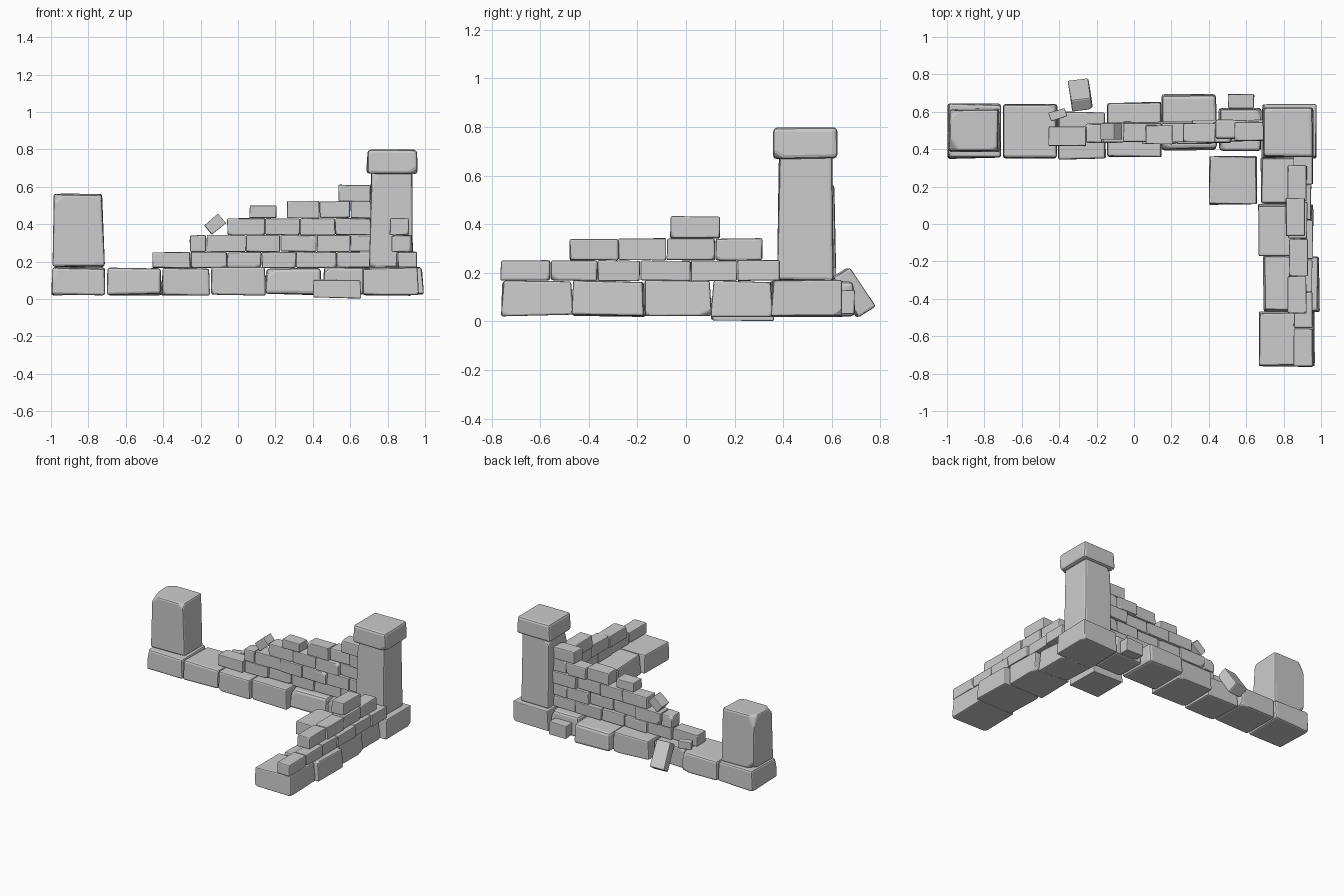
import bpy, bmesh, random
from math import radians
from mathutils import Vector, Euler

random.seed(7)


def stone(name, x, y, z, bevel=0.012, jitter=0.006, taper=1.0, chips=2, rot=(0, 0, 0)):
    """Rough hewn block filling the x, y, z ranges: uneven corners, chipped and bevelled."""
    size = Vector((x[1] - x[0], y[1] - y[0], z[1] - z[0]))
    bm = bmesh.new()
    bmesh.ops.create_cube(bm, size=1)
    for v in bm.verts:
        k = taper if v.co.z > 0 else 1.0
        sign = Vector([1 if c > 0 else -1 for c in v.co])
        v.co = Vector((v.co.x * size.x * k, v.co.y * size.y * k, v.co.z * size.z))
        for i in range(3):
            v.co[i] -= sign[i] * random.uniform(0, jitter)
    # slice a few edges and corners off at random angles
    for _ in range(chips):
        s = Vector([random.choice((-1, 1)) for _ in range(3)])
        n = Vector([s[i] * random.uniform(0.25, 1) for i in range(3)]).normalized()
        far = max(v.co.dot(n) for v in bm.verts)
        cut = min(size) * random.uniform(0.06, 0.13)
        bmesh.ops.bisect_plane(bm, geom=bm.verts[:] + bm.edges[:] + bm.faces[:],
                               plane_co=n * (far - cut), plane_no=n, clear_outer=True)
        bmesh.ops.holes_fill(bm, edges=[e for e in bm.edges if e.is_boundary])
    bmesh.ops.recalc_face_normals(bm, faces=bm.faces[:])
    me = bpy.data.meshes.new(name)
    bm.to_mesh(me)
    bm.free()
    ob = bpy.data.objects.new(name, me)
    bpy.context.collection.objects.link(ob)
    ob.location = ((x[0] + x[1]) / 2, (y[0] + y[1]) / 2, (z[0] + z[1]) / 2)
    ob.rotation_euler = Euler([radians(a) for a in rot])
    mod = ob.modifiers.new("worn_edges", 'BEVEL')
    mod.width = bevel
    mod.segments = 2
    mod.limit_method = 'ANGLE'
    mod.angle_limit = radians(35)
    return ob


BASE = (0.017, 0.172)

# Foundation under the back wall: x start, x end, y start, y end
for x0, x1, y0, y1 in [(-1.0, -0.705, 0.345, 0.65), (-0.71, -0.405, 0.345, 0.65),
                       (-0.415, -0.145, 0.34, 0.605), (-0.155, 0.15, 0.35, 0.655),
                       (0.14, 0.45, 0.39, 0.70), (0.445, 0.69, 0.385, 0.625)]:
    stone("back_foundation", (x0, x1), (y0, y1), BASE, 0.02, 0.012, 0.97)

# Foundation under the side wall
for x0, x1, y0, y1 in [(0.66, 0.97, -0.765, -0.46), (0.685, 0.995, -0.475, -0.165),
                       (0.655, 0.965, -0.18, 0.11), (0.67, 0.93, 0.10, 0.36)]:
    stone("side_foundation", (x0, x1), (y0, y1), BASE, 0.02, 0.012, 0.95)

# Corner pillar with its footing and cap
stone("corner_footing", (0.68, 0.985), (0.345, 0.65), BASE, 0.02, 0.012, 0.97)
stone("corner_pillar", (0.70, 0.94), (0.372, 0.61), (0.165, 0.69), 0.015, 0.008, 0.94, 3)
stone("pillar_cap", (0.685, 0.962), (0.352, 0.63), (0.665, 0.803), 0.018, 0.008, 0.97)

# Broken post at the far left
stone("broken_post", (-0.995, -0.71), (0.38, 0.62), (0.165, 0.567), 0.03, 0.012, 0.95, 5)

# Back wall courses: z start, z end, then brick joints along x
back_courses = [(0.165, 0.253, [-0.46, -0.255, -0.06, 0.125, 0.31, 0.525, 0.71]),
                (0.25, 0.343, [-0.26, -0.17, 0.04, 0.225, 0.42, 0.60, 0.71]),
                (0.34, 0.433, [-0.06, 0.145, 0.33, 0.52, 0.71]),
                (0.43, 0.50, [0.06, 0.205]),
                (0.43, 0.525, [0.26, 0.435, 0.60, 0.71]),
                (0.52, 0.612, [0.535, 0.71])]
for z0, z1, joints in back_courses:
    for a, b in zip(joints, joints[1:]):
        c = 0.492 + random.uniform(-0.015, 0.015)
        if a < -0.4:
            c = 0.47
        stone("back_brick", (a, b + 0.002), (c - 0.053, c + 0.053), (z0, z1), 0.009, 0.005)

# Side wall courses: z start, z end, x centre, then brick joints along y
side_courses = [(0.165, 0.253, 0.90, [-0.765, -0.56, -0.365, -0.19, 0.02, 0.21, 0.385]),
                (0.25, 0.343, 0.875, [-0.48, -0.28, -0.08, 0.12, 0.315]),
                (0.34, 0.434, 0.86, [-0.068, 0.14])]
for z0, z1, xc, joints in side_courses:
    for a, b in zip(joints, joints[1:]):
        c = xc + random.uniform(-0.008, 0.008)
        stone("side_brick", (c - 0.053, c + 0.053), (a, b + 0.002), (z0, z1), 0.009, 0.005)

# Fallen pieces: block inside the corner, bricks on and behind the wall, leaning slab
stone("fallen_block", (0.395, 0.66), (0.10, 0.37), (0.0, 0.105), 0.018, 0.01, 0.97)
stone("fallen_brick", (0.50, 0.645), (0.618, 0.697), (0.03, 0.13), 0.009, 0.005)
stone("loose_brick", (-0.455, -0.36), (0.56, 0.61), (0.168, 0.225), 0.007, 0.004, rot=(0, 0, 18))
stone("tipped_brick", (-0.173, -0.073), (0.45, 0.54), (0.366, 0.434), 0.006, 0.003, rot=(0, -40, 0))
stone("leaning_slab", (-0.347, -0.227), (0.645, 0.735), (0.02, 0.22), 0.012, 0.006, 0.95,
      rot=(33, 0, 8))
